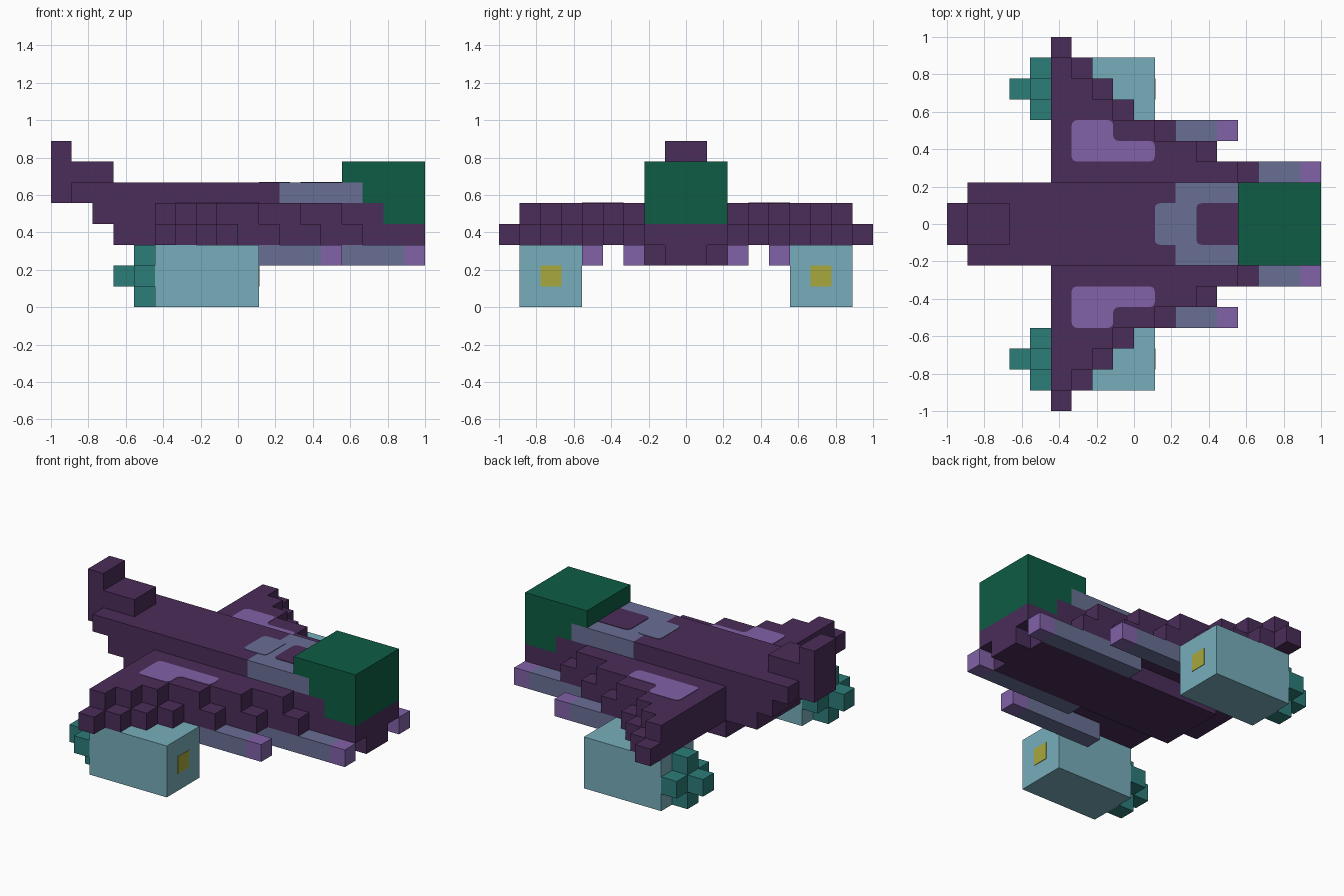
import bpy
import bmesh

cube = bpy.data.objects.get("Cube")
if cube:
    bpy.data.objects.remove(cube, do_unlink=True)

U = 1 / 9  # size of one block


def srgb(r, g, b):
    def lin(c):
        c /= 255
        return c / 12.92 if c <= 0.04045 else ((c + 0.055) / 1.055) ** 2.4
    return (lin(r), lin(g), lin(b), 1)


def material(name, rgb):
    mat = bpy.data.materials.new(name)
    mat.use_nodes = True
    mat.diffuse_color = srgb(*rgb)
    bsdf = mat.node_tree.nodes["Principled BSDF"]
    bsdf.inputs["Base Color"].default_value = mat.diffuse_color
    bsdf.inputs["Roughness"].default_value = 0.9
    return mat


PURPLE = material("dark purple", (74, 45, 89))
GREEN = material("dark green", (13, 92, 68))
SLATE = material("slate blue", (105, 111, 149))
LILAC = material("lilac", (129, 98, 167))
SKY = material("pale blue", (119, 174, 187))
TEAL = material("teal", (44, 125, 121))
YELLOW = material("mustard yellow", (168, 168, 62))


def finish(bm, name, mat):
    bmesh.ops.recalc_face_normals(bm, faces=bm.faces)
    mesh = bpy.data.meshes.new(name)
    bm.to_mesh(mesh)
    bm.free()
    mesh.materials.append(mat)
    obj = bpy.data.objects.new(name, mesh)
    bpy.context.collection.objects.link(obj)


def blocks(name, mat, boxes):
    """Boxes given in block units as (x0, x1, y0, y1, z0, z1)."""
    bm = bmesh.new()
    for x0, x1, y0, y1, z0, z1 in boxes:
        for v in bmesh.ops.create_cube(bm, size=1)["verts"]:
            v.co.x = U * (x1 if v.co.x > 0 else x0)
            v.co.y = U * (y1 if v.co.y > 0 else y0)
            v.co.z = U * (z1 if v.co.z > 0 else z0)
    finish(bm, name, mat)


def plate(name, mat, outline, z):
    """Thin painted plate with rounded corners, on a top face at height z."""
    bm = bmesh.new()
    face = bm.faces.new([bm.verts.new((x * U, y * U, z * U - 0.003)) for x, y in outline])
    bmesh.ops.bevel(bm, geom=list(bm.verts), offset=0.25 * U, segments=3,
                    profile=0.5, affect='VERTICES')
    up = bmesh.ops.extrude_face_region(bm, geom=list(bm.faces))["geom"]
    for v in up:
        if isinstance(v, bmesh.types.BMVert):
            v.co.z += 0.006
    finish(bm, name, mat)


def mirrored_blocks(name, mat, boxes):
    blocks(name + "_back", mat, boxes)
    blocks(name + "_front", mat, [(a, b, -d, -c, e, f) for a, b, c, d, e, f in boxes])


def mirrored_plate(name, mat, outline, z):
    plate(name + "_back", mat, outline, z)
    plate(name + "_front", mat, [(x, -y) for x, y in outline], z)


# Fuselage: stacked layers stepping up toward the tail
blocks("fuselage", PURPLE, [
    (-4, 8, -2, 2, 2, 3),
    (8, 9, -1, 1, 2, 3),
    (-6, 9, -2, 2, 3, 4),
    (-7, 7, -2, 2, 4, 5),
    (-8, 2, -2, 2, 5, 6),
])

# Tail fin
blocks("tail_fin", PURPLE, [(-9, -8, -1, 1, 5, 8), (-8, -6, -1, 1, 6, 7)])

# Cockpit canopy, stepped down over the nose
blocks("canopy", GREEN, [
    (5, 9, -2, 2, 6, 7),
    (6, 9, -2, 2, 5, 6),
    (7, 9, -2, 2, 4, 5),
])

# Slate collar behind the canopy with its painted top
blocks("collar", SLATE, [(2, 6, -2, 2, 5, 6)])
plate("collar_rear_patch", SLATE, [(1, -1), (2.5, -1), (2.5, 1), (1, 1)], 6)
plate("collar_inset", PURPLE, [(3, -1), (5.5, -1), (5.5, 1), (3, 1)], 6)

# Wings: one row per block of span, front edge stepping back to the tip
wing = [(-4, -3, 8, 9, 3, 4)]
for y, front in zip(range(2, 8), (6, 4, 2, 0, -1, -2)):
    wing.append((-4, front, y, y + 1, 3, 4))
    wing.append((-4, front - 1, y, y + 1, 4, 5))
mirrored_blocks("wing", PURPLE, wing)
mirrored_plate("wing_marking", LILAC,
               [(-3, 3), (1, 3), (1, 4), (-1, 4), (-1, 5), (-3, 5)], 5)

# Guns under the wings
for name, y, rear, tip in (("inner_gun", 2, 2, 9), ("outer_gun", 4, -1, 5)):
    mirrored_blocks(name, SLATE, [(rear, tip - 1, y, y + 1, 2, 3)])
    mirrored_blocks(name + "_muzzle", LILAC, [(tip - 1, tip, y, y + 1, 2, 3)])

# Engine pods with a front lamp and a cross-shaped exhaust
mirrored_blocks("engine_pod", SKY, [(-4, 1, 5, 8, 0, 3)])
mirrored_blocks("engine_lamp", YELLOW, [(0.98, 1.03, 6, 7, 1, 2)])
mirrored_blocks("exhaust", TEAL, [
    (-6, -4, 6, 7, 1, 2),
    (-5, -4, 5, 6, 1, 2),
    (-5, -4, 7, 8, 1, 2),
    (-5, -4, 6, 7, 0, 1),
    (-5, -4, 6, 7, 2, 3),
])
